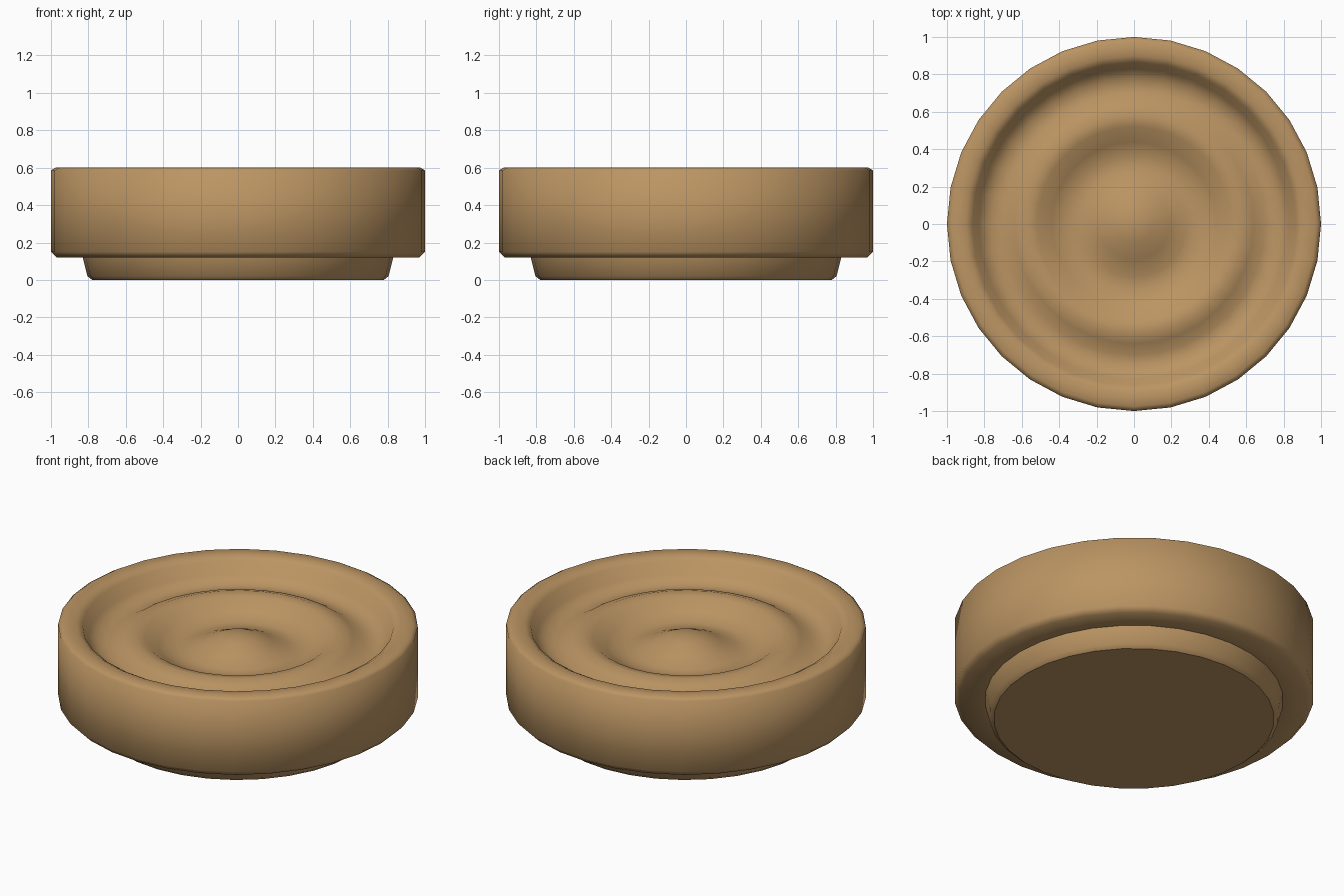
import bpy, bmesh, math

if "Cube" in bpy.data.objects:
    bpy.data.objects.remove(bpy.data.objects["Cube"])

SEGMENTS = 32

# Warm wood-brown material
tan = bpy.data.materials.new("warm_tan")
tan.diffuse_color = (0.50, 0.30, 0.125, 1)
tan.use_nodes = True
tan.node_tree.nodes["Principled BSDF"].inputs["Base Color"].default_value = tan.diffuse_color


def lathe(name, profile, segments, material):
    """Spin (radius, z) points around z; a zero radius makes a pole, open ends get capped."""
    bm = bmesh.new()
    rings = []
    for r, z in profile:
        if r == 0:
            rings.append([bm.verts.new((0, 0, z))])
        else:
            rings.append([bm.verts.new((r * math.cos(2 * math.pi * i / segments),
                                        r * math.sin(2 * math.pi * i / segments), z))
                          for i in range(segments)])
    for a, b in zip(rings, rings[1:]):
        for i in range(segments):
            j = (i + 1) % segments
            if len(b) == 1:
                bm.faces.new((a[i], a[j], b[0]))
            else:
                bm.faces.new((a[i], a[j], b[j], b[i]))
    bm.faces.new(list(reversed(rings[0])))
    bmesh.ops.recalc_face_normals(bm, faces=bm.faces)
    mesh = bpy.data.meshes.new(name)
    bm.to_mesh(mesh)
    bm.free()
    mesh.materials.append(material)
    obj = bpy.data.objects.new(name, mesh)
    bpy.context.collection.objects.link(obj)
    bpy.context.view_layer.objects.active = obj
    obj.select_set(True)
    bpy.ops.object.shade_smooth_by_angle(angle=math.radians(60))
    obj.select_set(False)
    return obj


# Round dish: foot, outer wall, rim, then rippled top (groove, ring ridge, groove, dome)
profile = [
    (0.78, 0.0), (0.805, 0.02), (0.83, 0.12),            # foot
    (0.97, 0.12), (1.0, 0.15), (1.0, 0.585), (0.975, 0.60),  # outer wall
    (0.90, 0.60), (0.865, 0.58), (0.83, 0.51), (0.77, 0.475),  # rim and inner wall
    (0.70, 0.475), (0.64, 0.51), (0.58, 0.53), (0.52, 0.52),   # ring ridge
    (0.44, 0.465), (0.36, 0.435), (0.28, 0.44),                # inner groove
    (0.19, 0.48), (0.10, 0.52), (0, 0.535),                    # centre dome
]
dish = lathe("rippled_dish", profile, SEGMENTS, tan)
# Sharp corner where the foot meets the underside
mesh = dish.data
for e in mesh.edges:
    a, b = (mesh.vertices[v].co for v in e.vertices)
    at_foot_top = all(abs(v.z - 0.12) < 1e-4 and v.xy.length < 0.9 for v in (a, b))
    at_base = all(v.z < 1e-4 for v in (a, b))
    if at_foot_top or at_base:
        e.use_edge_sharp = True
